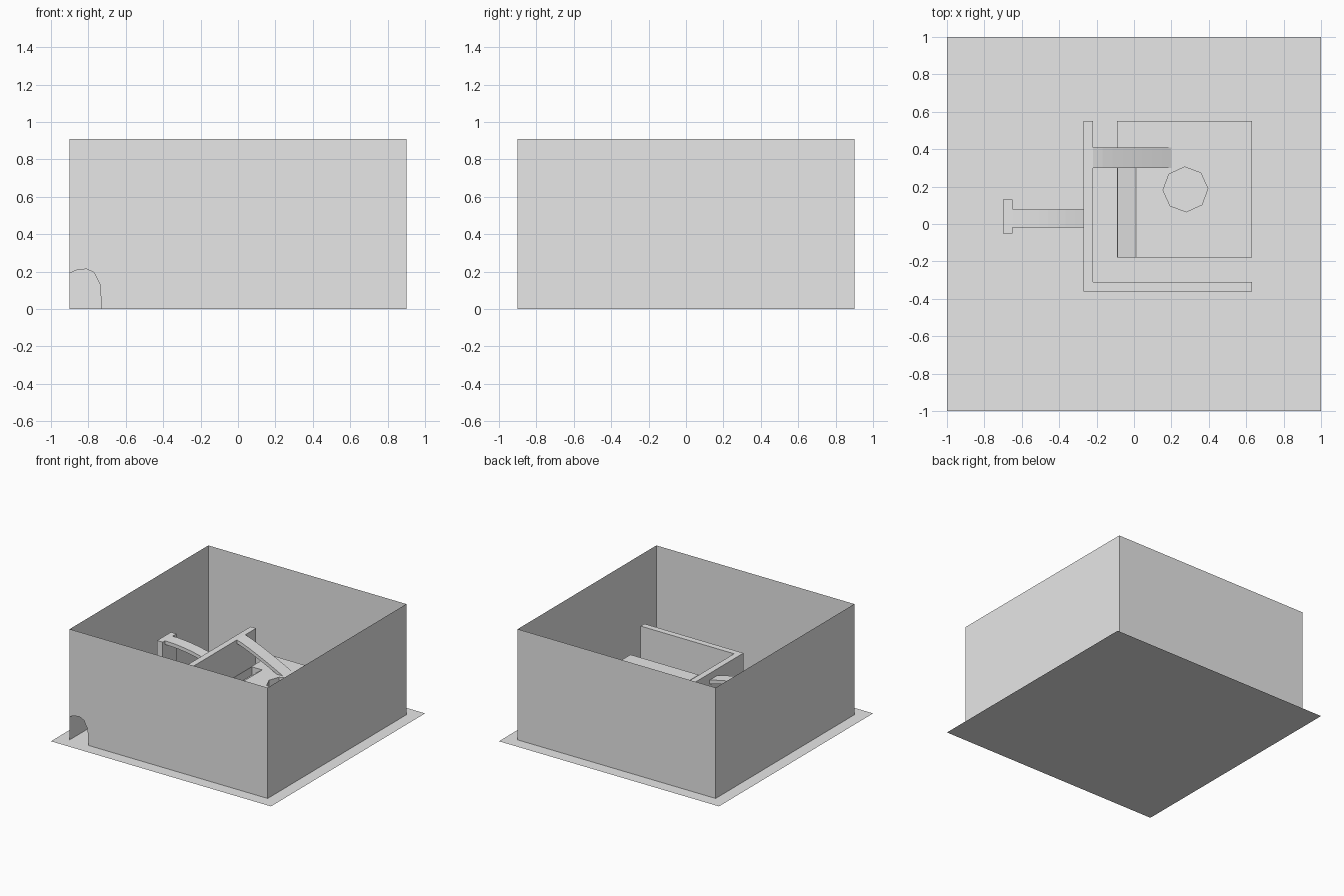
import bpy, bmesh, math
from mathutils import Matrix

if "Cube" in bpy.data.objects:
    bpy.data.objects.remove(bpy.data.objects["Cube"], do_unlink=True)

# One plain material for the whole course
grey = bpy.data.materials.new("light_grey")
grey.use_nodes = True
colour = (0.8, 0.8, 0.8, 1)
grey.diffuse_color = colour
grey.node_tree.nodes["Principled BSDF"].inputs["Base Color"].default_value = colour


def finish(name, bm, closed=True):
    if closed:
        bmesh.ops.recalc_face_normals(bm, faces=bm.faces)
    mesh = bpy.data.meshes.new(name)
    bm.to_mesh(mesh)
    bm.free()
    mesh.materials.append(grey)
    obj = bpy.data.objects.new(name, mesh)
    bpy.context.collection.objects.link(obj)
    return obj


def sheet(name, points):
    bm = bmesh.new()
    bm.faces.new([bm.verts.new(p) for p in points])
    return finish(name, bm, closed=False)


def prism(name, profile, y0, y1):
    """Extrude an x-z profile along y."""
    bm = bmesh.new()
    face = bm.faces.new([bm.verts.new((x, y0, z)) for x, z in profile])
    moved = bmesh.ops.extrude_face_region(bm, geom=[face])["geom"]
    verts = [v for v in moved if isinstance(v, bmesh.types.BMVert)]
    bmesh.ops.translate(bm, verts=verts, vec=(0, y1 - y0, 0))
    return finish(name, bm)


def block(name, x0, x1, y0, y1, top):
    return prism(name, [(x0, 0), (x1, 0), (x1, top), (x0, top)], y0, y1)


def curved_strip(name, x0, x1, y0, y1, z0, z1, power, thick=0.03, steps=8):
    """Thin strip that bends downward from z0 to z1."""
    top = []
    for i in range(steps + 1):
        t = i / steps
        top.append((x0 + (x1 - x0) * t, z0 + (z1 - z0) * t ** power))
    under = [(x, z - thick) for x, z in reversed(top)]
    return prism(name, top + under, y0, y1)


def cut(target, cutter):
    cutter.hide_render = True
    mod = target.modifiers.new("cut", 'BOOLEAN')
    mod.operation = 'DIFFERENCE'
    mod.solver = 'EXACT'
    mod.object = cutter
    bpy.context.view_layer.objects.active = target
    bpy.ops.object.modifier_apply(modifier=mod.name)
    bpy.data.objects.remove(cutter, do_unlink=True)


# Ground and thin outer walls, with an arched opening in the front corner
W, H = 0.9, 0.91
sheet("ground", [(-1, -1, 0), (1, -1, 0), (1, 1, 0), (-1, 1, 0)])
sheet("right_wall", [(-W, W, 0), (-W, -W, 0), (-W, -W, H), (-W, W, H)])
sheet("left_wall", [(W, -W, 0), (W, W, 0), (W, W, H), (W, -W, H)])
sheet("back_wall", [(W, W, 0), (-W, W, 0), (-W, W, H), (W, W, H)])
arch = [(-W, 0.19), (-0.865, 0.207), (-0.81, 0.214), (-0.77, 0.195),
        (-0.737, 0.13), (-0.73, 0)]
outline = arch + [(W, 0), (W, H), (-W, H)]
sheet("front_wall", [(x, -W, z) for x, z in outline])

# Inner partition walls and the post
TOP = 0.545
block("long_partition", -0.27, -0.22, -0.36, 0.55, TOP)
block("front_partition", -0.22, 0.63, -0.36, -0.31, TOP)
block("post", -0.70, -0.65, -0.05, 0.13, TOP)

# Bridge from the post and ramp down to the platform
curved_strip("bridge", -0.65, -0.27, -0.02, 0.08, TOP, 0.49, 2)
curved_strip("ramp", -0.22, 0.20, 0.30, 0.41, TOP, 0.36, 1.15)

# Raised platform with a sloped gutter and an eight-sided hole
DECK = 0.36
platform = block("platform", -0.09, 0.63, -0.18, 0.55, DECK)
gutter = [(-0.085, 0.29), (0.01, DECK), (0.01, 0.4), (-0.085, 0.4)]
cut(platform, prism("gutter_cutter", gutter, -0.19, 0.30))
bm = bmesh.new()
place = Matrix.Translation((0.275, 0.185, 0.3)) @ Matrix.Rotation(math.radians(2), 4, 'Z')
bmesh.ops.create_cone(bm, cap_ends=True, segments=8, radius1=0.12, radius2=0.12,
                      depth=0.3, matrix=place)
cut(platform, finish("hole_cutter", bm))
